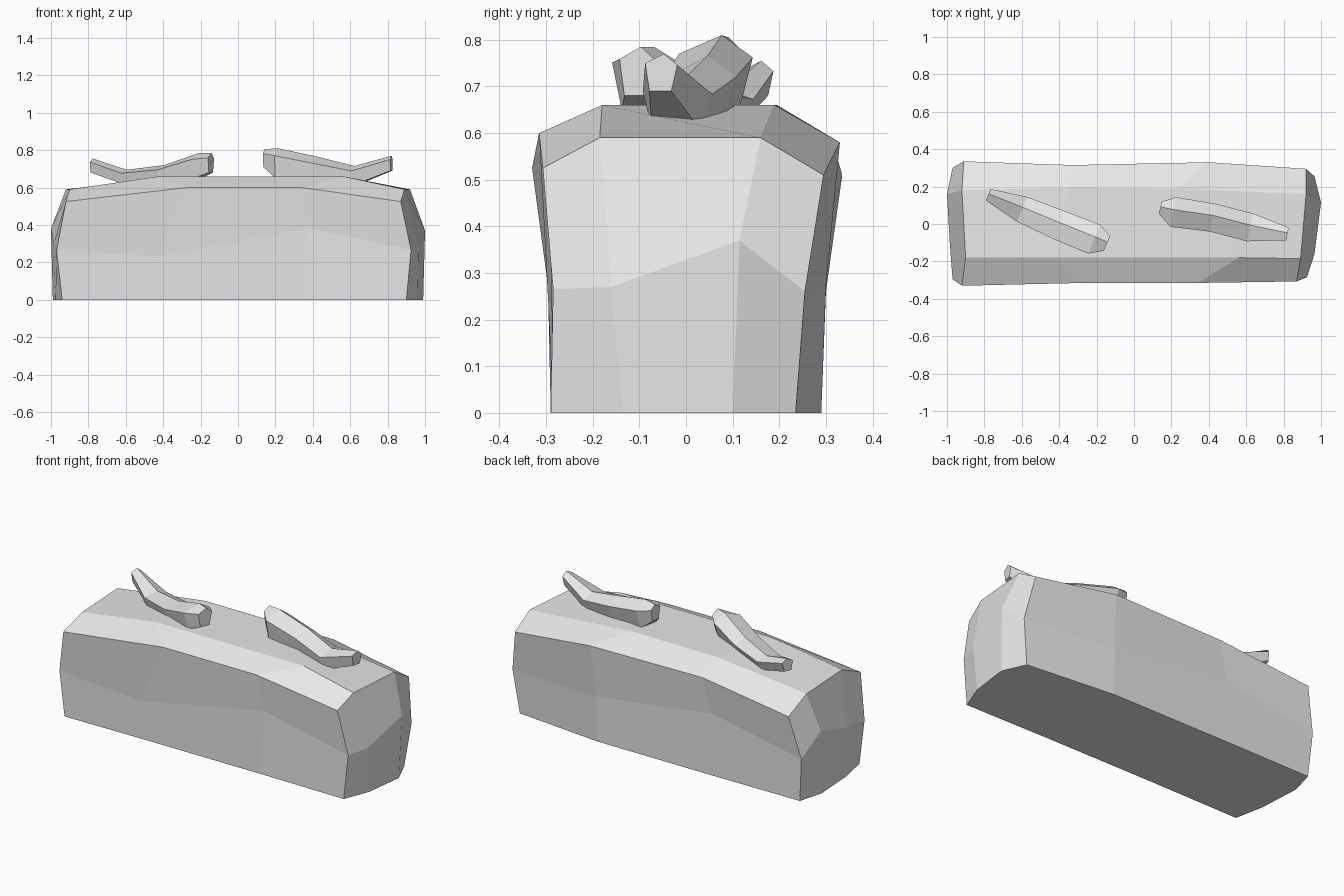
import bpy
import bmesh
from mathutils import Vector

cube = bpy.data.objects.get("Cube")
if cube:
    bpy.data.objects.remove(cube, do_unlink=True)

# One stone colour for everything
stone = bpy.data.materials.new("stone_grey")
stone.use_nodes = True
grey = (0.8, 0.8, 0.8, 1)
stone.diffuse_color = grey
stone.node_tree.nodes["Principled BSDF"].inputs["Base Color"].default_value = grey


def make_object(name, bm):
    """Turn a bmesh into a flat shaded object with the stone material."""
    bmesh.ops.recalc_face_normals(bm, faces=bm.faces)
    mesh = bpy.data.meshes.new(name)
    bm.to_mesh(mesh)
    bm.free()
    mesh.materials.append(stone)
    obj = bpy.data.objects.new(name, mesh)
    bpy.context.collection.objects.link(obj)
    return obj


def bridge(bm, first, second, closed=False):
    """Join two equally long rows of vertices with quads."""
    count = len(first)
    for i in range(count if closed else count - 1):
        j = (i + 1) % count
        bm.faces.new((first[i], first[j], second[j], second[i]))


def add_row(bm, xs, ys, zs):
    return [bm.verts.new(p) for p in zip(xs, ys, zs)]


# Worn block: rows running along its length, from front foot over the top to back foot
flat = (0, 0, 0, 0)
long_rows = [
    ((-.94, -.38, .35, .90), (-.29, -.285, -.285, -.29), flat),
    ((-.97, -.43, .37, .925), (-.295, -.295, -.29, -.285), (.265, .23, .385, .265)),
    ((-.92, -.27, .34, .87), (-.33, -.315, -.315, -.307), (.525, .6, .6, .525)),
    ((-.90, -.42, .56, .89), (-.18, -.18, -.18, -.185), (.59, .66, .66, .59)),
    ((-.92, -.35, .23, .92), (.18, .195, .19, .16), (.59, .66, .66, .59)),
    ((-.91, -.33, .40, .92), (.335, .315, .33, .295), (.51, .58, .58, .51)),
    ((-.97, -.38, .38, .965), (.30, .295, .30, .255), (.26, .37, .27, .26)),
    ((-.95, -.38, .38, .93), (.285, .29, .29, .235), flat),
]
bm = bmesh.new()
rows = [add_row(bm, *row) for row in long_rows]
for lower, upper in zip(rows, rows[1:]):
    bridge(bm, lower, upper)

# Bulging ends: two inner columns each, with a foot and a middle point
end_columns = {
    0: (((-.985, -.10, .30), (-.975, -.12, 0)), ((-1, .16, .38), (-.99, .14, 0))),
    -1: (((.965, -.16, .27), (.96, -.135, 0)), ((1, .115, .37), (.99, .10, 0))),
}
feet = {}
for end, columns in end_columns.items():
    edge = [row[end] for row in rows]
    inner = [[bm.verts.new(p) for p in column] for column in columns]
    grid = [[edge[2], edge[1], edge[0]], [edge[3]] + inner[0],
            [edge[4]] + inner[1], [edge[5], edge[6], edge[7]]]
    for left, right in zip(grid, grid[1:]):
        bridge(bm, left, right)
    feet[end] = [inner[0][-1], inner[1][-1]]

# Flat underside
bm.faces.new(rows[0] + feet[-1] + rows[-1][::-1] + feet[0][::-1])
make_object("stone_block", bm)

# Cross-section of a ridge: across, height fraction
ridge_section = [(1, .7), (.2, 1), (-.9, .75), (-.65, 0), (.65, 0)]


def make_ridge(name, stations):
    """Loft a faceted, curved ridge; each station is x, y, half width, top, bottom."""
    bm = bmesh.new()
    along = Vector(stations[-1][:2]) - Vector(stations[0][:2])
    across = Vector((-along.y, along.x)).normalized()
    rings = []
    for x, y, half, top, low in stations:
        rings.append([bm.verts.new((x + across.x * u * half, y + across.y * u * half,
                                    low + (top - low) * v)) for u, v in ridge_section])
    for first, second in zip(rings, rings[1:]):
        bridge(bm, first, second, closed=True)
    bm.faces.new(rings[0])
    bm.faces.new(rings[-1])
    return make_object(name, bm)


# Two ridges resting on the top, each dipping in its middle
make_ridge("right_ridge", [
    (-.78, .155, .035, .755, .68),
    (-.60, .075, .075, .695, .62),
    (-.40, -.01, .085, .72, .62),
    (-.215, -.085, .088, .785, .65),
    (-.145, -.105, .045, .785, .68),
])
make_ridge("left_ridge", [
    (.14, .085, .035, .805, .71),
    (.21, .06, .085, .81, .65),
    (.42, .03, .08, .765, .62),
    (.62, -.022, .08, .715, .61),
    (.82, -.055, .037, .77, .69),
])
